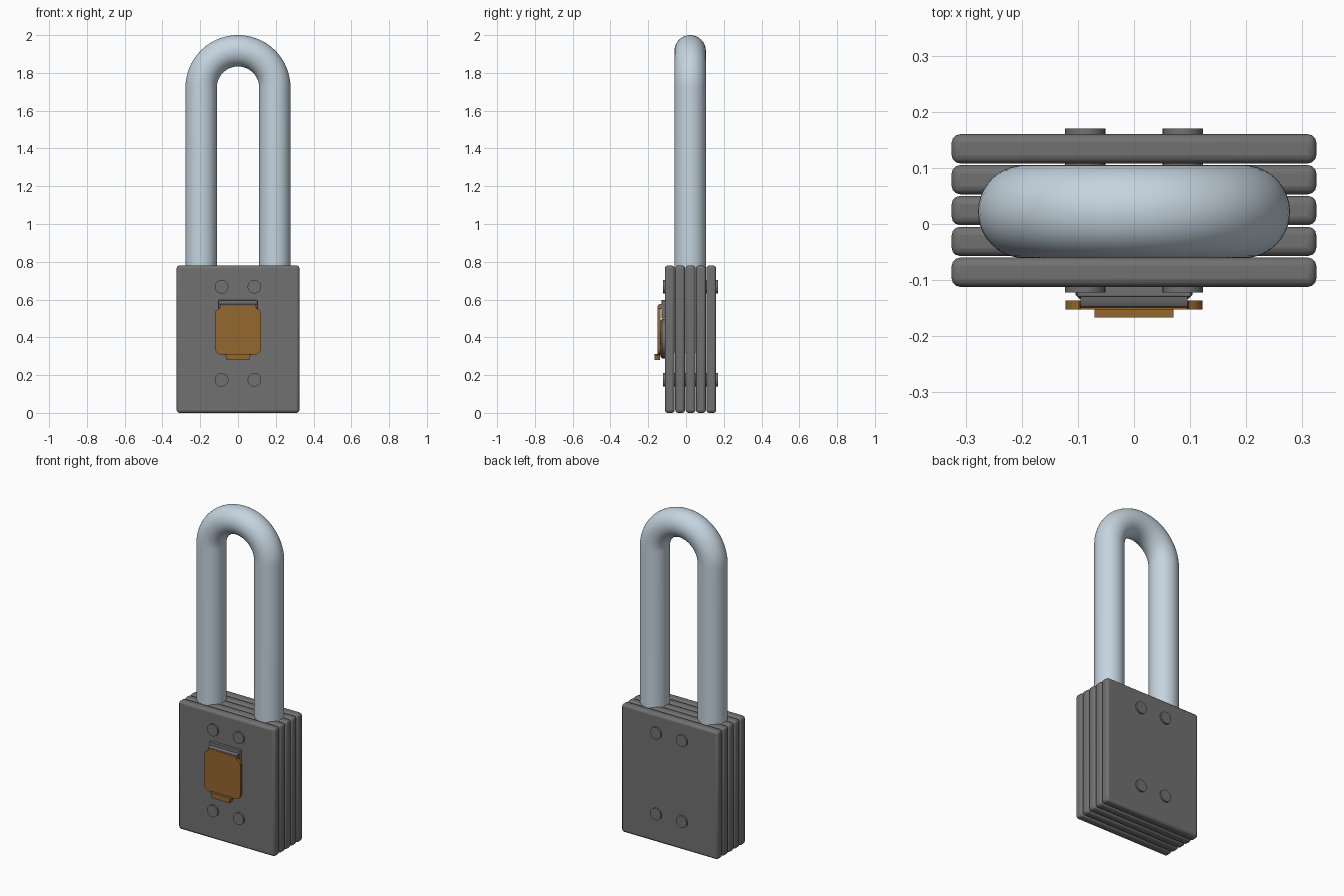
import bpy, bmesh, math
from mathutils import Vector, Matrix

if "Cube" in bpy.data.objects:
    bpy.data.objects.remove(bpy.data.objects["Cube"])


def material(name, rgb):
    m = bpy.data.materials.new(name)
    m.diffuse_color = (*rgb, 1)
    m.use_nodes = True
    m.node_tree.nodes["Principled BSDF"].inputs["Base Color"].default_value = m.diffuse_color
    return m


GREY = material("dark_grey_steel", (0.165, 0.165, 0.165))
STEEL = material("pale_blue_steel", (0.56, 0.66, 0.74))
BRASS = material("brown_brass", (0.30, 0.135, 0.03))


def finish(name, bm, mat, bevel=0, segments=2, smooth=True):
    bmesh.ops.recalc_face_normals(bm, faces=bm.faces[:])
    me = bpy.data.meshes.new(name)
    bm.to_mesh(me)
    bm.free()
    me.materials.append(mat)
    ob = bpy.data.objects.new(name, me)
    bpy.context.collection.objects.link(ob)
    bpy.ops.object.select_all(action='DESELECT')
    ob.select_set(True)
    bpy.context.view_layer.objects.active = ob
    if bevel:
        b = ob.modifiers.new("bevel", 'BEVEL')
        b.width, b.segments = bevel, segments
        b.limit_method = 'ANGLE'
        b.angle_limit = math.radians(40)
    if smooth:
        bpy.ops.object.shade_smooth_by_angle(angle=math.radians(35))
    return ob


def box(name, mat, x, y, z, **kw):
    bm = bmesh.new()
    bmesh.ops.create_cube(bm, size=1)
    for v in bm.verts:
        v.co = [a[0] + (c + 0.5) * (a[1] - a[0]) for c, a in zip(v.co, (x, y, z))]
    return finish(name, bm, mat, **kw)


def cylinder_y(name, mat, x, z, r, y0, y1, **kw):
    bm = bmesh.new()
    bmesh.ops.create_cone(bm, cap_ends=True, segments=32, radius1=r, radius2=r, depth=y1 - y0,
                          matrix=Matrix.Translation((x, (y0 + y1) / 2, z)) @ Matrix.Rotation(math.pi / 2, 4, 'X'))
    return finish(name, bm, mat, **kw)


def extrude(name, mat, pts, axis, a, b, **kw):
    """Extrude a closed profile along x (points y,z) or y (points x,z)."""
    bm = bmesh.new()
    place = (lambda p, t: (t, p[0], p[1])) if axis == 'x' else (lambda p, t: (p[0], t, p[1]))
    f = bm.faces.new([bm.verts.new(place(p, a)) for p in pts])
    new = bmesh.ops.extrude_face_region(bm, geom=[f])["geom"]
    d = Vector((b - a, 0, 0)) if axis == 'x' else Vector((0, b - a, 0))
    bmesh.ops.translate(bm, vec=d, verts=[v for v in new if isinstance(v, bmesh.types.BMVert)])
    return finish(name, bm, mat, **kw)


# Laminated body: five rounded plates
for i in range(5):
    y = -0.112 + i * 0.055
    box(f"body_plate_{i + 1}", GREY, (-0.325, 0.325), (y, y + 0.052), (0, 0.78), bevel=0.015, segments=3)

# Rivets through the whole stack
for sx in (-1, 1):
    for z in (0.175, 0.668):
        cylinder_y("rivet", GREY, sx * 0.087, z, 0.036, -0.122, 0.17)

# Shackle: circle swept along a U path
R, r, zc, yc = 0.195, 0.083, 1.722, 0.022
path = [(R, 0.32, 0)]
path += [(R * math.cos(t), zc + R * math.sin(t), t) for t in (math.pi * k / 40 for k in range(41))]
path += [(-R, 0.32, math.pi)]
bm = bmesh.new()
rings = []
N = 40
for px, pz, t in path:
    ring = []
    for k in range(N):
        a = 2 * math.pi * k / N
        o = r * math.cos(a)
        ring.append(bm.verts.new((px + o * math.cos(t), yc + r * math.sin(a), pz + o * math.sin(t))))
    rings.append(ring)
for p, q in zip(rings, rings[1:]):
    for k in range(N):
        bm.faces.new((p[k], p[(k + 1) % N], q[(k + 1) % N], q[k]))
bm.faces.new(rings[0])
bm.faces.new(rings[-1])
finish("shackle", bm, STEEL)

# Keyway housing behind the cover
cylinder_y("lock_cylinder", GREY, 0, 0.393, 0.104, -0.134, -0.1, bevel=0.008, segments=1)

# Hinge: base plate and sloped knuckle
box("hinge_base", GREY, (-0.102, 0.102), (-0.13, -0.11), (0.5, 0.597), bevel=0.003)
extrude("hinge_knuckle", GREY,
        [(-0.125, 0.578), (-0.138, 0.577), (-0.147, 0.572), (-0.151, 0.562), (-0.147, 0.552), (-0.125, 0.55)],
        'x', -0.095, 0.095)

# Keyhole cover with rounded corners
half = [(0.088, 0.307), (0.104, 0.311), (0.116, 0.322), (0.122, 0.338), (0.122, 0.526),
        (0.118, 0.538), (0.109, 0.547), (0.098, 0.552), (0.095, 0.567)]
extrude("keyhole_cover", BRASS, half + [(-x, z) for x, z in reversed(half)], 'y', -0.152, -0.136)

# Finger tab below the cover
tab = [(0.06, 0.28), (0.061, 0.3), (0.07, 0.312)]
extrude("cover_tab", BRASS, tab + [(-x, z) for x, z in reversed(tab)], 'y', -0.167, -0.137)
